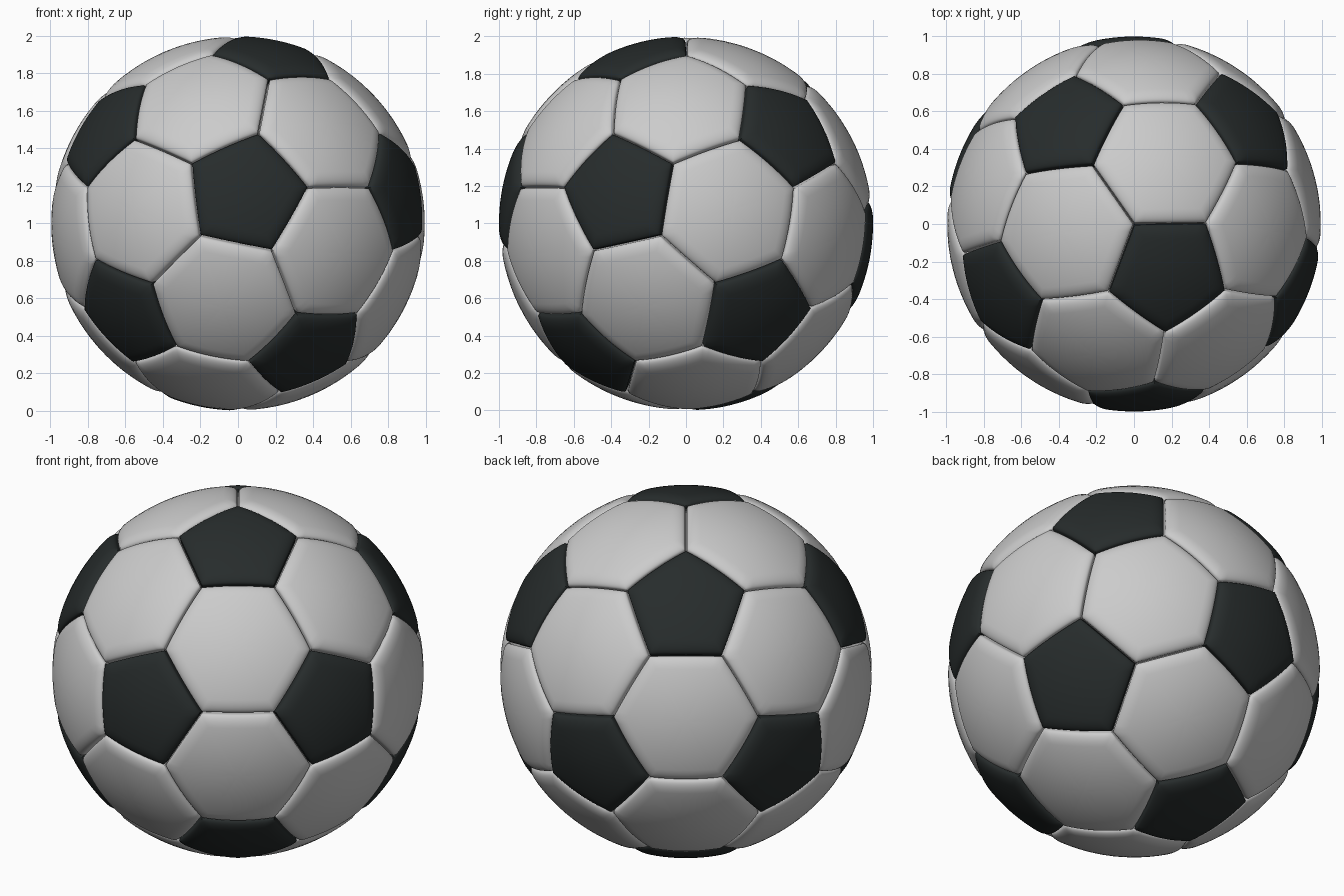
import bpy, bmesh, math
from itertools import combinations, permutations
from mathutils import Vector, Matrix

if "Cube" in bpy.data.objects:
    bpy.data.objects.remove(bpy.data.objects["Cube"])

CENTRE = Vector((0, 0, 1))
PHI = (1 + math.sqrt(5)) / 2
STEPS = 10          # points along each panel edge
ROUND = 0.075       # width of the rounded rim
DROP = 0.028        # how far the rim sinks
GAP = 0.005         # half seam width
FLOOR = 0.93        # seam bottom radius


def polar(elev, az):
    e, a = math.radians(elev), math.radians(az)
    return Vector((math.cos(e) * math.cos(a), math.cos(e) * math.sin(a), math.sin(e)))


def frame(a, b):
    """Axes with z along a and x toward b."""
    z = a.normalized()
    y = z.cross(b).normalized()
    return Matrix((y.cross(z), y, z)).transposed()


# icosahedron corners, turned so a panel corner points straight up
ico = []
for s in (1, -1):
    for t in (PHI, -PHI):
        ico += [Vector((0, s, t)), Vector((s, t, 0)), Vector((t, 0, s))]
ico = [v.normalized() for v in ico]
near = lambda a, b: 0.3 < a.dot(b) < 0.6
first = next(v for v in ico[1:] if near(v, ico[0]))
turn = frame(polar(69.92, -55), polar(46.65, 125)) @ frame(ico[0], first).transposed()
ico = [turn @ v for v in ico]


def add_panel(bm, corners, radius):
    """One puffed panel with a rounded rim and a seam wall."""
    corners = [c.normalized() for c in corners]
    mid = sum(corners, Vector()) / len(corners)
    axes = frame(mid, corners[0])
    corners.sort(key=lambda c: math.atan2(c.dot(axes.col[1]), c.dot(axes.col[0])))
    n = len(corners)
    rim = [corners[i].lerp(corners[(i + 1) % n], k / STEPS)
           for i in range(n) for k in range(STEPS)]
    apothem = ((corners[0] + corners[1]) / 2 - mid).length

    # distance from the edge and radius of every ring, centre to seam floor
    rings = []
    flat = apothem - ROUND - GAP
    for k in range(1, 7):
        rings.append((apothem - flat * k / 6, radius))
    for k in range(1, 9):
        ang = math.pi / 2 * k / 8
        rings.append((GAP + ROUND * (1 - math.sin(ang)), radius - DROP * (1 - math.cos(ang))))
    rings.append((GAP * 0.8, radius - DROP - 0.015))
    rings.append((0, FLOOR))

    hub = bm.verts.new(CENTRE + mid.normalized() * radius)
    last = None
    for d, r in rings:
        t = 1 - d / apothem
        ring = [bm.verts.new(CENTRE + mid.lerp(p, t).normalized() * r) for p in rim]
        for i in range(len(ring)):
            j = (i + 1) % len(ring)
            if last is None:
                bm.faces.new((hub, ring[i], ring[j]))
            else:
                bm.faces.new((last[i], ring[i], ring[j], last[j]))
        last = ring


def make_object(name, panels, radius, colour):
    bm = bmesh.new()
    for corners in panels:
        add_panel(bm, corners, radius)
    mesh = bpy.data.meshes.new(name)
    bm.to_mesh(mesh)
    bm.free()
    mat = bpy.data.materials.new(name + "_colour")
    mat.diffuse_color = colour
    mat.use_nodes = True
    mat.node_tree.nodes["Principled BSDF"].inputs["Base Color"].default_value = mat.diffuse_color
    mesh.materials.append(mat)
    obj = bpy.data.objects.new(name, mesh)
    bpy.context.collection.objects.link(obj)
    bpy.context.view_layer.objects.active = obj
    obj.select_set(True)
    bpy.ops.object.shade_smooth_by_angle(angle=math.radians(50))
    obj.select_set(False)


# pentagons sit on icosahedron corners, hexagons on its faces
pentagons = [[2 * v + w for w in ico if near(v, w)] for v in ico]
hexagons = [[2 * a + b for a, b in permutations(tri, 2)]
            for tri in combinations(ico, 3)
            if all(near(a, b) for a, b in combinations(tri, 2))]

make_object("black_pentagon_panels", pentagons, 1.0, (0.02, 0.025, 0.025, 1))
make_object("white_hexagon_panels", hexagons, 0.996, (0.8, 0.8, 0.8, 1))
